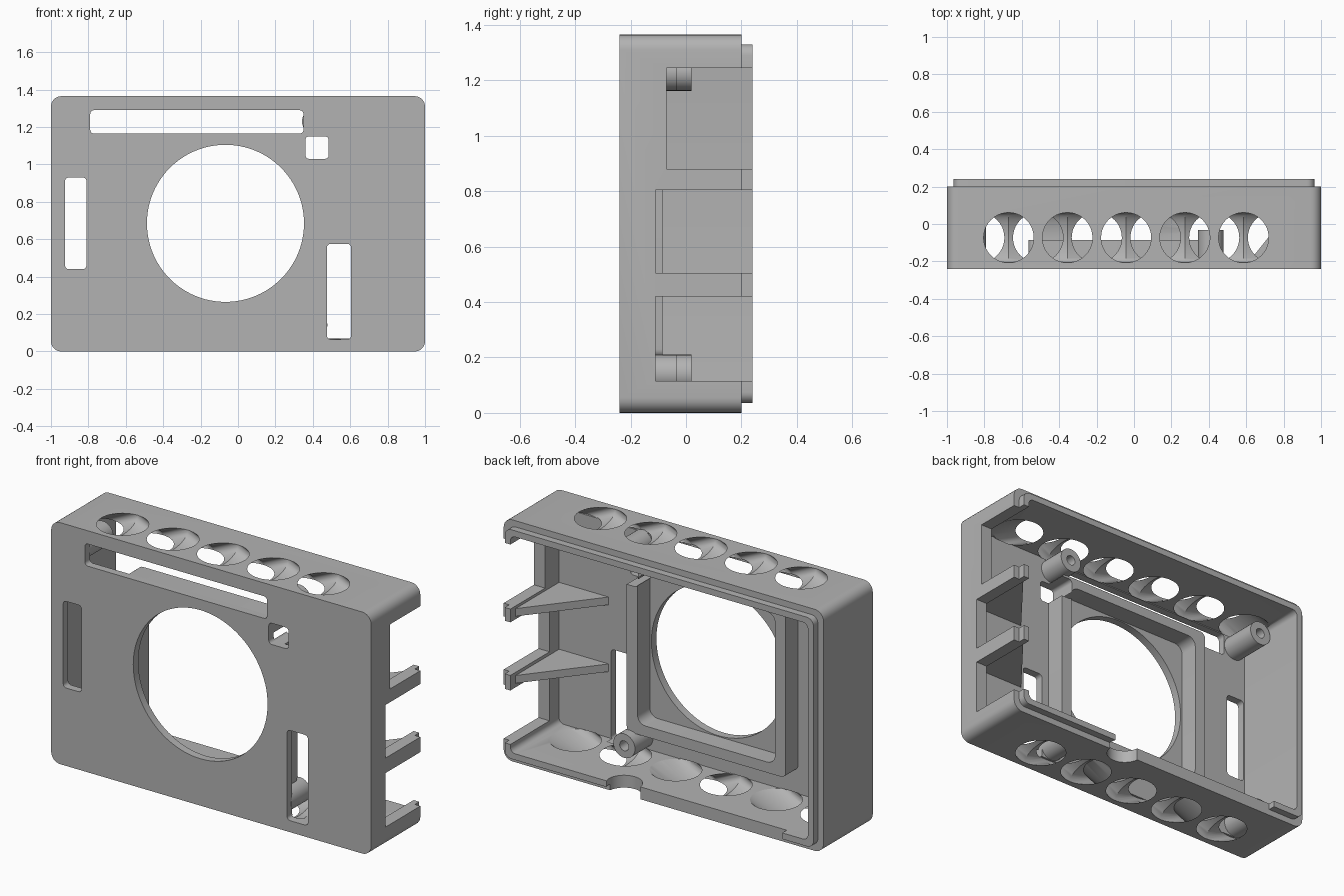
import bpy, bmesh
from math import sin, cos, pi
from mathutils import Vector

if "Cube" in bpy.data.objects:
    bpy.data.objects.remove(bpy.data.objects["Cube"])

W, H = 1.0, 1.365            # half width and full height
FRONT, RIM, LIP = -0.24, 0.2, 0.24
WALL, FLOOR = 0.07, -0.195   # wall thickness, inner face of the front plate

grey = bpy.data.materials.new("grey plastic")
grey.use_nodes = True
grey.diffuse_color = (0.45, 0.45, 0.45, 1)
grey.node_tree.nodes["Principled BSDF"].inputs["Base Color"].default_value = grey.diffuse_color


def loft(name, ring_a, ring_b):
    """Closed solid between two matching outlines."""
    bm = bmesh.new()
    a = [bm.verts.new(p) for p in ring_a]
    b = [bm.verts.new(p) for p in ring_b]
    bm.faces.new(a)
    bm.faces.new(b)
    for i in range(len(a)):
        j = (i + 1) % len(a)
        bm.faces.new((a[i], a[j], b[j], b[i]))
    bmesh.ops.recalc_face_normals(bm, faces=bm.faces)
    mesh = bpy.data.meshes.new(name)
    bm.to_mesh(mesh)
    bm.free()
    mesh.materials.append(grey)
    obj = bpy.data.objects.new(name, mesh)
    bpy.context.collection.objects.link(obj)
    return obj


def plate(name, x0, x1, z0, z1, y0, y1, r=0.0, steps=6):
    """Box along y with rounded corners in the front outline."""
    pts = []
    corners = ((x1 - r, z1 - r), (x0 + r, z1 - r), (x0 + r, z0 + r), (x1 - r, z0 + r))
    for k, (cx, cz) in enumerate(corners):
        n = steps if r else 0
        for i in range(n + 1):
            t = (k + (i / n if n else 0)) * pi / 2
            pts.append((cx + r * cos(t), cz + r * sin(t)))
    return loft(name, [(x, y0, z) for x, z in pts], [(x, y1, z) for x, z in pts])


def rod(name, x, z, r, y0, y1, n=32):
    pts = [(x + r * cos(2 * pi * i / n), z + r * sin(2 * pi * i / n)) for i in range(n)]
    return loft(name, [(px, y0, pz) for px, pz in pts], [(px, y1, pz) for px, pz in pts])


def disc(centre, r, n=40):
    """Circle lying flat in x and y."""
    return [centre + Vector((r * cos(2 * pi * i / n), r * sin(2 * pi * i / n), 0))
            for i in range(n)]


def combine(target, tool, operation='DIFFERENCE'):
    mod = target.modifiers.new("join", 'BOOLEAN')
    mod.operation = operation
    mod.solver = 'EXACT'
    mod.object = tool
    bpy.context.view_layer.objects.active = target
    bpy.ops.object.modifier_apply(modifier=mod.name)
    bpy.data.objects.remove(tool)


def inset_plate(name, d, y0, y1, r):
    return plate(name, -W + d, W - d, d, H - d, y0, y1, r)


# Shell with a stepped lip around the open back
shell = inset_plate("case_shell", 0, FRONT, RIM, 0.055)
combine(shell, inset_plate("lip", 0.035, -0.1, LIP, 0.04), 'UNION')
combine(shell, inset_plate("cavity", WALL, FLOOR, 0.4, 0.03))

# Display frame behind the round window
CX, CZ = -0.067, 0.685
frame = plate("display_frame", CX - 0.497, CX + 0.497, CZ - 0.485, CZ + 0.48, FLOOR - 0.01, -0.085, 0.03)
combine(frame, plate("inside", CX - 0.43, CX + 0.43, CZ - 0.425, CZ + 0.425, -0.4, 0.1, 0.05))
combine(shell, rod("window", CX, CZ, 0.42, -0.4, 0, 96))

# Front slots
slots = (
    (-0.79, 0.35, 1.165, 1.29),
    (-0.925, -0.81, 0.44, 0.93),
    (0.475, 0.605, 0.065, 0.575),
    (0.36, 0.485, 1.03, 1.15),
)
for x0, x1, z0, z1 in slots:
    combine(shell, plate("slot", x0, x1, z0, z1, -0.4, -0.15, 0.02))
combine(frame, plate("frame_notch", 0.36, 0.485, 1.03, 1.15, -0.4, 0, 0.02))

# Port openings in the left wall, open to the back
for z0, z1, y0 in ((0.115, 0.42, -0.11), (0.505, 0.805, -0.11), (0.88, 1.245, -0.07)):
    combine(shell, plate("port", 0.88, 1.2, z0, z1, y0, 0.4))

# Gap in the bottom lip and a half-round cable notch
combine(shell, plate("lip_gap", -0.77, 0.3, -0.1, 0.12, RIM, 0.4))
combine(shell, loft("cable_notch", disc(Vector((0.24, 0.21, -0.1)), 0.095),
                    disc(Vector((0.24, 0.21, 0.12)), 0.095)))

# Slanted vents: each outer circle splits into two channels
PITCH, VENT_Y = 0.314, -0.073
for i in range(5):
    x = -0.67 + i * PITCH
    for z_out, z_in in ((H, H - WALL), (0, WALL)):
        for side in (-1, 1):
            outer = Vector((x, VENT_Y, z_out))
            inner = Vector((x + side * PITCH / 2, VENT_Y, z_in))
            step = inner - outer
            combine(shell, loft("vent", disc(outer - step * 0.3, 0.134),
                                disc(inner + step * 0.05, 0.134)))

# Screw posts
posts = []
for label, x, z, top in (("upper_left", 0.41, 1.23, -0.033), ("lower_left", 0.41, 0.142, -0.033),
                         ("upper_right", -0.86, 1.23, 0.02), ("lower_right", -0.86, 0.142, 0.02)):
    post = rod(label + "_screw_post", x, z, 0.068, FLOOR - 0.01, top)
    combine(post, rod("screw_hole", x, z, 0.028, top - 0.12, top + 0.1, 20))
    posts.append(post)

# Triangular gussets between the ports
for label, z in (("lower", 0.465), ("upper", 0.843)):
    tri = ((0.95, FLOOR - 0.01), (0.62, FLOOR - 0.01), (0.62, FLOOR), (0.935, RIM), (0.95, RIM))
    loft(label + "_gusset", [(x, y, z - 0.022) for x, y in tri],
         [(x, y, z + 0.022) for x, y in tri])

# Smooth round surfaces, sharp edges kept
bpy.ops.object.select_all(action='DESELECT')
for obj in [shell, frame] + posts:
    obj.select_set(True)
bpy.context.view_layer.objects.active = shell
bpy.ops.object.shade_smooth_by_angle(angle=0.6)
